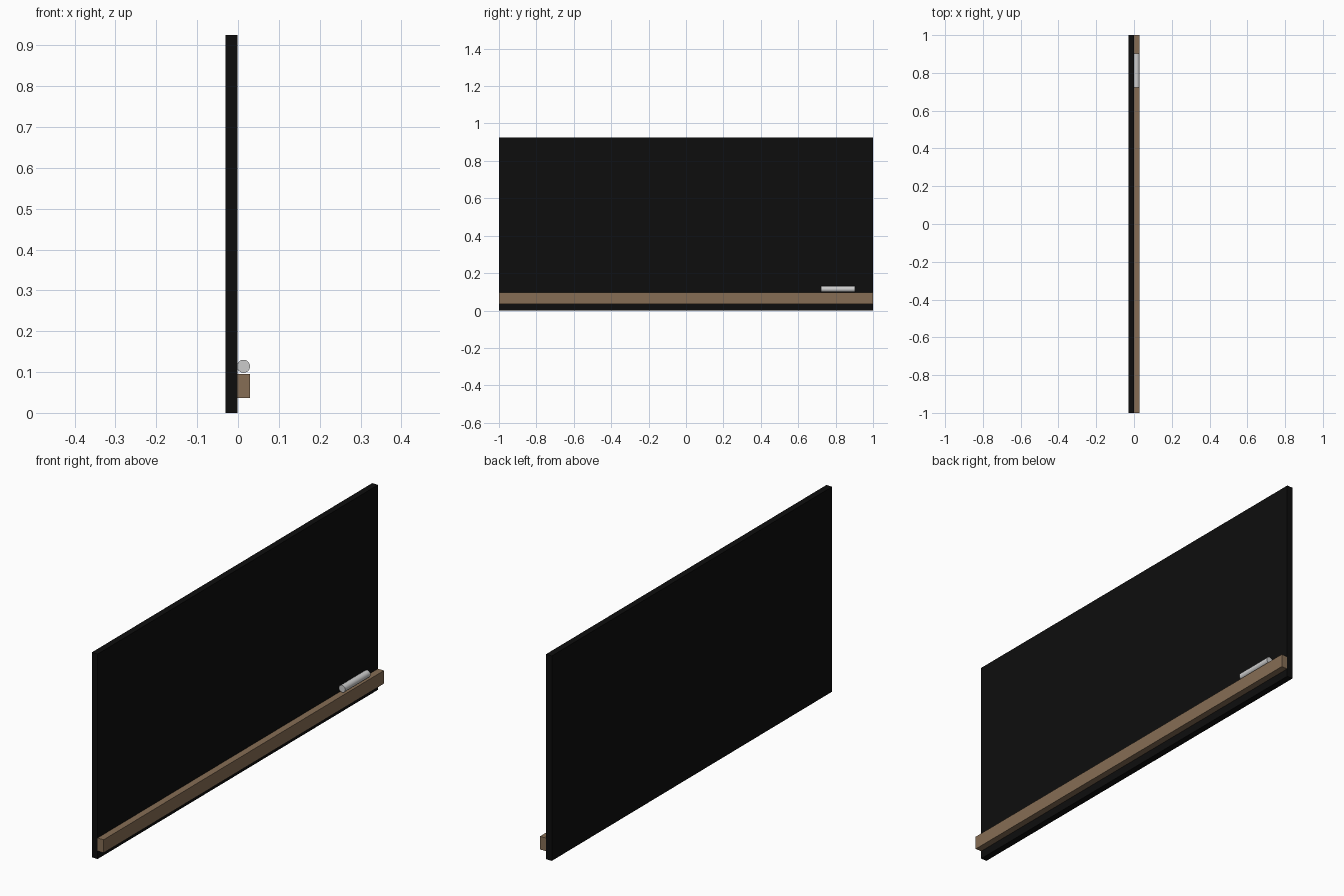
import bpy, math

if "Cube" in bpy.data.objects:
    bpy.data.objects.remove(bpy.data.objects["Cube"])


def material(name, rgb):
    m = bpy.data.materials.new(name)
    m.diffuse_color = (*rgb, 1)
    m.use_nodes = True
    m.node_tree.nodes["Principled BSDF"].inputs["Base Color"].default_value = m.diffuse_color
    return m


def box(name, x, y, z, mat):
    # Box from (min, max) ranges on each axis
    bpy.ops.mesh.primitive_cube_add(size=1, location=[sum(r) / 2 for r in (x, y, z)])
    ob = bpy.context.object
    ob.name = name
    ob.scale = [r[1] - r[0] for r in (x, y, z)]
    bpy.ops.object.transform_apply(location=False, rotation=False, scale=True)
    ob.data.materials.append(mat)
    return ob


black = material("slate_black", (0.004, 0.004, 0.004))
wood = material("wood_brown", (0.24, 0.155, 0.09))
white = material("chalk_white", (0.8, 0.8, 0.8))

# Writing board
box("board", (-0.03, -0.001), (-1, 1), (0, 0.925), black)

# Chalk ledge along the bottom of the board
box("ledge", (-0.001, 0.029), (-1, 1), (0.036, 0.095), wood)

# Stick of chalk lying on the ledge
bpy.ops.mesh.primitive_cylinder_add(vertices=32, radius=0.016, depth=0.18,
                                    location=(0.0135, 0.813, 0.114),
                                    rotation=(math.pi / 2, 0, 0))
chalk = bpy.context.object
chalk.name = "chalk"
chalk.data.materials.append(white)
bpy.ops.object.shade_smooth_by_angle()
